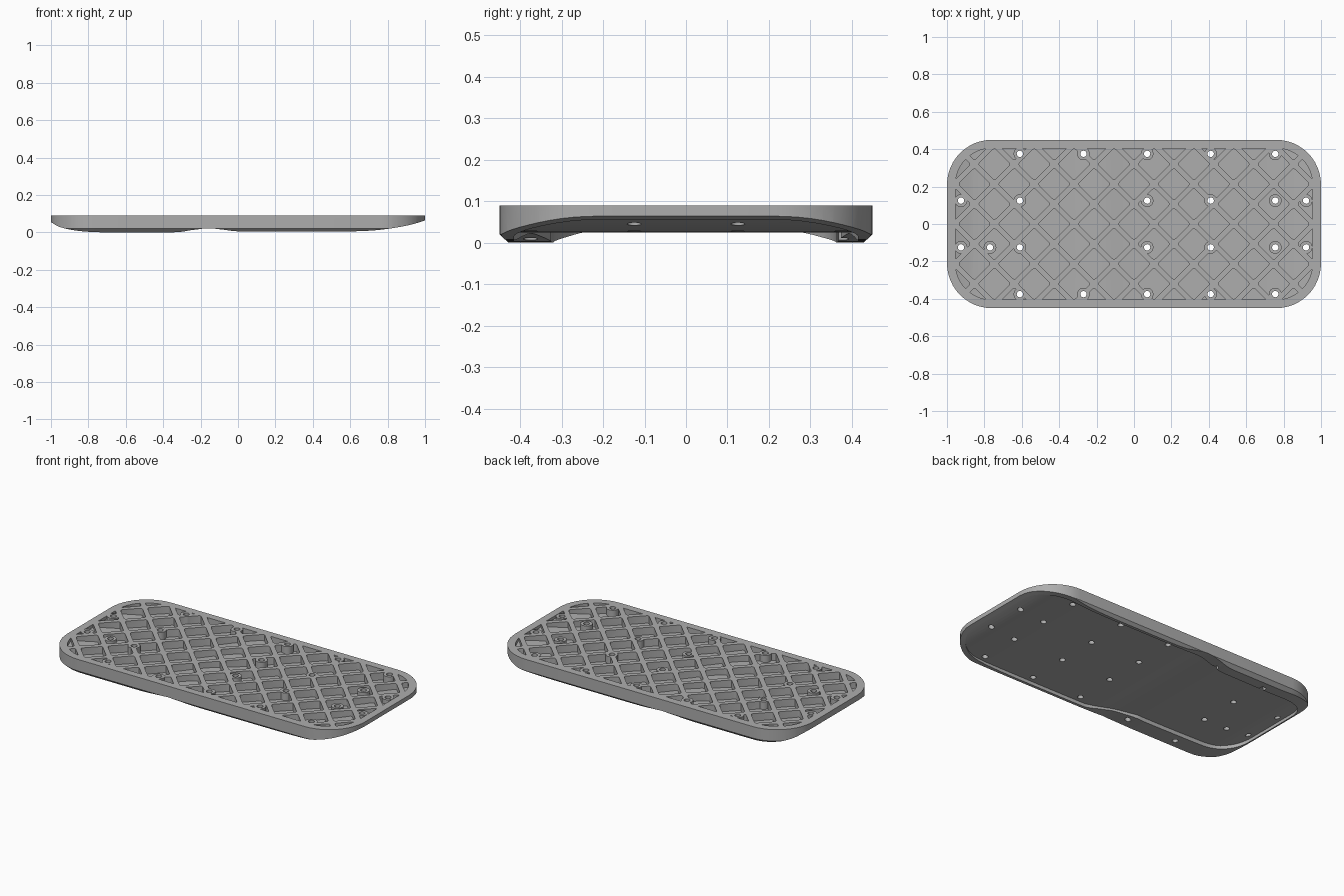
import bpy
import bmesh
from math import sin, cos, pi, radians
from mathutils import Vector

cube = bpy.data.objects.get("Cube")
if cube:
    bpy.data.objects.remove(cube, do_unlink=True)

TOP = 0.09
PITCH = 0.2133      # horizontal spacing of the rib lattice
FLOOR = 0.02        # thickness of the pocket floor

grey = bpy.data.materials.new("plain_grey")
grey.use_nodes = True
grey.diffuse_color = (0.42, 0.42, 0.42, 1)
grey.node_tree.nodes["Principled BSDF"].inputs["Base Color"].default_value = (0.42, 0.42, 0.42, 1)


def rounded(hx, hy, r, n=12, turn=0.0, at=(0, 0)):
    """Rounded rectangle outline, optionally turned and moved."""
    pts = []
    for k, (sx, sy) in enumerate(((1, 1), (-1, 1), (-1, -1), (1, -1))):
        for i in range(n + 1):
            a = (k + i / n) * pi / 2
            x, y = sx * (hx - r) + r * cos(a), sy * (hy - r) + r * sin(a)
            pts.append((at[0] + x * cos(turn) - y * sin(turn),
                        at[1] + x * sin(turn) + y * cos(turn)))
    return pts


def circle(at, r, n=20):
    return [(at[0] + r * cos(2 * pi * i / n), at[1] + r * sin(2 * pi * i / n)) for i in range(n)]


def smooth(pts, n=6):
    """Smooth curve through the points, never below the ground."""
    p = [Vector(q) for q in [pts[0]] + pts + [pts[-1]]]
    out = []
    for a, b, c, d in zip(p, p[1:], p[2:], p[3:]):
        for i in range(n):
            t = i / n
            q = 0.5 * (2 * b + (c - a) * t + (2 * a - 5 * b + 4 * c - d) * t * t
                       + (3 * b - a - 3 * c + d) * t ** 3)
            out.append((q.x, max(q.y, 0)))
    return out + [pts[-1]]


def loft(bm, rings):
    """Closed solid through matching rings of 3D points."""
    rows = [[bm.verts.new(p) for p in ring] for ring in rings]
    n = len(rows[0])
    for a, b in zip(rows, rows[1:]):
        for i in range(n):
            bm.faces.new((a[i], a[(i + 1) % n], b[(i + 1) % n], b[i]))
    bm.faces.new(rows[0][::-1])
    bm.faces.new(rows[-1])


def solid(name, ring_sets):
    bm = bmesh.new()
    for rings in ring_sets:
        loft(bm, rings)
    bmesh.ops.recalc_face_normals(bm, faces=bm.faces)
    mesh = bpy.data.meshes.new(name)
    bm.to_mesh(mesh)
    bm.free()
    mesh.materials.append(grey)
    obj = bpy.data.objects.new(name, mesh)
    bpy.context.collection.objects.link(obj)
    return obj


def prisms(name, outlines, lo=-0.1, hi=0.2):
    return solid(name, [[[(x, y, z) for x, y in o] for z in (lo, hi)] for o in outlines])


def slab(name, curve, limit, lift=0.0):
    """Solid between a side curve and a flat limit height."""
    side = [(x, z + lift) for x, z in curve] + [(curve[-1][0], limit), (curve[0][0], limit)]
    return solid(name, [[[(x, y, z) for x, z in side] for y in (-0.6, 0.6)]])


def combine(target, tool, operation):
    mod = target.modifiers.new(operation, 'BOOLEAN')
    mod.operation = operation
    mod.solver = 'MANIFOLD'
    mod.object = tool
    bpy.context.view_layer.objects.active = target
    bpy.ops.object.modifier_apply(modifier=mod.name)
    bpy.data.objects.remove(tool, do_unlink=True)


# Side curves of the outer lip and of the recessed sole
lip = smooth([(-1.1, 0.11), (-1, 0.055), (-0.95, 0.028), (-0.85, 0.008), (-0.7, 0), (-0.36, 0),
              (-0.25, 0.012), (-0.16, 0.022), (-0.08, 0.015), (0.02, 0.005), (0.3, 0.004),
              (0.58, 0.005), (0.75, 0.013), (0.9, 0.036), (1, 0.064), (1.1, 0.1)])
sole = smooth([(-1.1, 0.12), (-1, 0.068), (-0.9, 0.037), (-0.78, 0.026), (-0.35, 0.025),
               (-0.16, 0.035), (0.02, 0.026), (0.6, 0.025), (0.76, 0.028), (0.9, 0.041),
               (1, 0.067), (1.1, 0.11)])

# Plate with a chamfered lower edge and a curved underside
plate = solid("plate", [[[(x, y, z) for x, y in rounded(1 - inset, 0.45 - inset, 0.24 - inset)]
                         for z, inset in ((-0.02, 0.044), (0.02, 0), (TOP, 0))]])
combine(plate, slab("lip_shape", lip, 0.3), 'INTERSECT')

# Sole recess, wide at one end and narrower past the arch
edge = []
for x, y in rounded(0.975, 0.415, 0.21):
    edge.append((x, y))
    if len(edge) == 13:         # leaves the wide front corner on the +y side
        edge += [(0.0, 0.415), (-0.12, 0.4), (-0.3, 0.365)]
    if len(edge) == 42:         # reaches the narrow corner on the -y side
        edge += [(-0.3, -0.325), (-0.12, -0.385), (0.0, -0.415)]
edge = [(x, y * (0.87 if y > 0 else 0.77)) if x < -0.5 else (x, y) for x, y in edge]
recess = prisms("recess", [edge])
combine(recess, slab("sole_shape", sole, -0.2), 'INTERSECT')
combine(plate, recess, 'DIFFERENCE')

# Screw hole positions
holes = [(x, y) for x in (-0.61, 0.07, 0.41, 0.755) for y in (-0.375, -0.125, 0.125, 0.375)]
holes += [(-0.27, s * 0.375) for s in (-1, 1)]
holes += [(x, s * 0.125) for x in (-0.925, 0.92) for s in (-1, 1)] + [(-0.77, -0.125)]

# Diamond pockets between diagonal ribs, leaving a boss around each hole
half = PITCH / 2
centres = [(i * half, j * half) for i in range(-9, 10) for j in range(-4, 5) if (i + j) % 2 == 0]
pockets = prisms("pockets", [rounded(0.061, 0.061, 0.012, 3, pi / 4, c) for c in centres])
combine(pockets, prisms("pocket_border", [rounded(0.955, 0.405, 0.195)], -0.15, 0.25), 'INTERSECT')
combine(pockets, slab("pocket_floor", sole, 0.4, FLOOR), 'INTERSECT')
combine(pockets, prisms("bosses", [circle(h, 0.034) for h in holes], -0.3, 0.5), 'DIFFERENCE')
combine(plate, pockets, 'DIFFERENCE')
combine(plate, prisms("screw_holes", [circle(h, 0.017) for h in holes], -0.3, 0.5), 'DIFFERENCE')

# Smooth curved walls with crisp edges
bpy.ops.object.select_all(action='DESELECT')
plate.select_set(True)
bpy.context.view_layer.objects.active = plate
bpy.ops.object.shade_smooth_by_angle(angle=radians(25))
